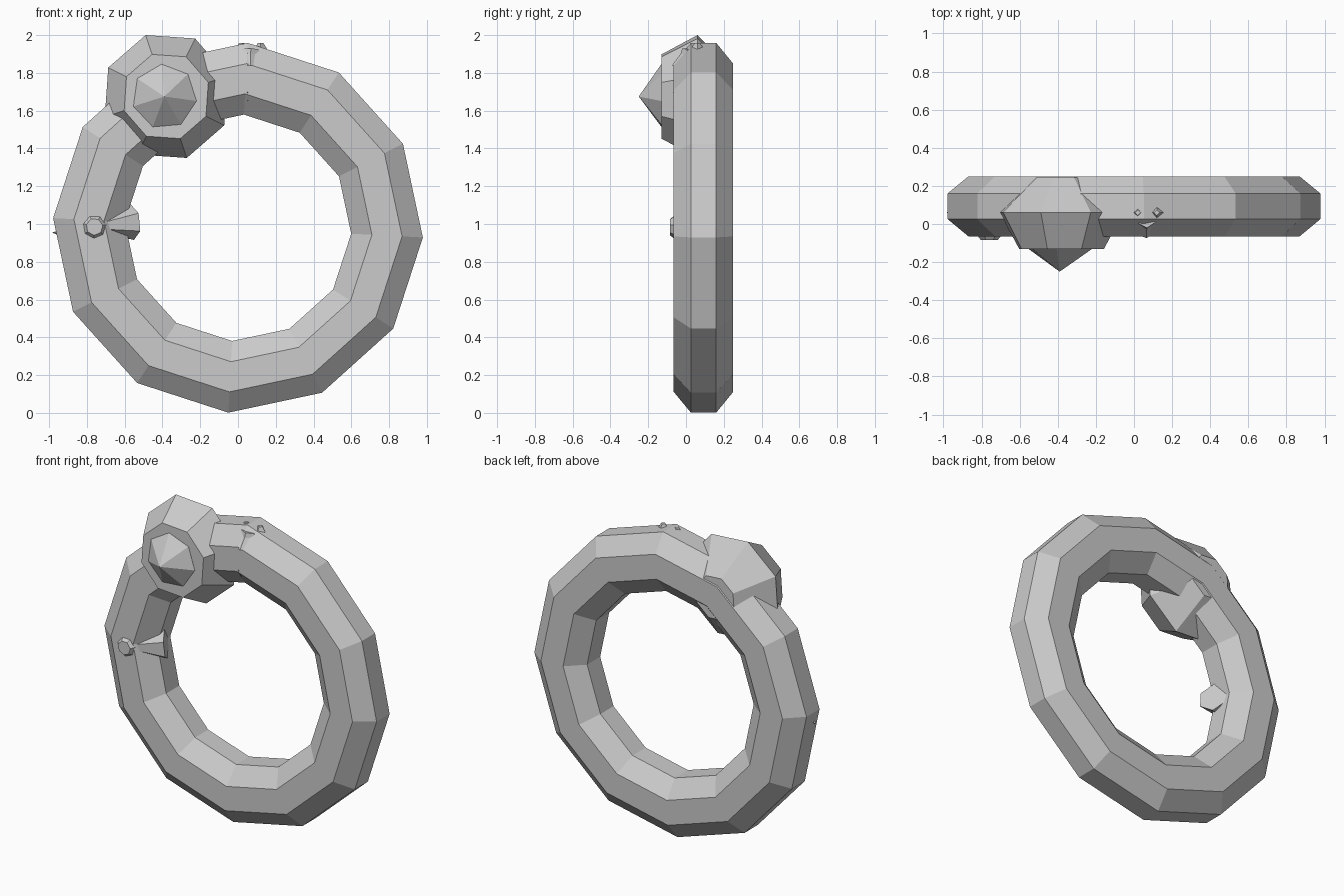
import bpy, bmesh
from math import sin, cos, radians, pi, tau
from mathutils import Vector

cube = bpy.data.objects.get("Cube")
if cube:
    bpy.data.objects.remove(cube)

metal = bpy.data.materials.new("grey_metal")
metal.use_nodes = True
grey = (0.6, 0.6, 0.6, 1)
metal.diffuse_color = grey
metal.node_tree.nodes["Principled BSDF"].inputs["Base Color"].default_value = grey


def finish(name, bm):
    bmesh.ops.recalc_face_normals(bm, faces=bm.faces)
    mesh = bpy.data.meshes.new(name)
    bm.to_mesh(mesh)
    bm.free()
    mesh.materials.append(metal)
    obj = bpy.data.objects.new(name, mesh)
    bpy.context.collection.objects.link(obj)
    return obj


def bridge(bm, a, b):
    n = len(a)
    for i in range(n):
        bm.faces.new((a[i], a[(i + 1) % n], b[(i + 1) % n], b[i]))


def stack(name, sides, phase, start, end, levels):
    """Faceted solid along start-end; levels are (fraction, radius)."""
    bm = bmesh.new()
    start, end = Vector(start), Vector(end)
    axis = (end - start).normalized()
    u = axis.cross(Vector((0, 0, 1)))
    u = u.normalized() if u.length > 0.01 else Vector((1, 0, 0))
    v = u.cross(axis)
    loops = []
    for f, r in levels:
        c = start.lerp(end, f)
        angles = [radians(phase) + tau * i / sides for i in range(sides)]
        loops.append([bm.verts.new(c + r * (cos(t) * u + sin(t) * v)) for t in angles])
    for a, b in zip(loops, loops[1:]):
        bridge(bm, a, b)
    bm.faces.new(loops[0])
    bm.faces.new(loops[-1])
    bmesh.ops.remove_doubles(bm, verts=bm.verts, dist=0.0005)
    return finish(name, bm)


# Band: eight-sided section swept round twelve segments
SEGMENTS = 12
section = [(0.98, 0.026), (0.98, 0.16), (0.87, 0.25), (0.71, 0.25),
           (0.60, 0.16), (0.60, 0.026), (0.71, -0.065), (0.87, -0.065)]
bm = bmesh.new()
loops = []
for i in range(SEGMENTS):
    t = radians(-3) + tau * i / SEGMENTS
    loops.append([bm.verts.new((r * cos(t), y, 0.98 + r * sin(t))) for r, y in section])
for i in range(SEGMENTS):
    bridge(bm, loops[i], loops[(i + 1) % SEGMENTS])
finish("band", bm)

# Faceted setting, widest in the middle, and its pointed stone
stack("setting", 8, 18.5, (-0.38, -0.13, 1.675), (-0.38, 0.245, 1.675),
      [(0, 0.235), (0.51, 0.343), (1, 0.145)])
stack("stone", 7, -8, (-0.39, -0.25, 1.675), (-0.39, -0.12, 1.675),
      [(0, 0.0), (0.92, 0.172), (1, 0.172)])

# Side ornament: round stud and a cone flaring to the inside of the band
stack("side_stud", 7, 10, (-0.76, -0.085, 0.985), (-0.76, 0.0, 0.985),
      [(0, 0.045), (0.3, 0.065), (1, 0.06)])
stack("side_flare", 6, 30, (-0.77, -0.05, 0.985), (-0.56, 0.06, 1.01),
      [(0, 0.02), (1, 0.095)])
stack("side_spike", 4, 0, (-0.90, 0.06, 0.95), (-0.985, 0.06, 0.955),
      [(0, 0.03), (1, 0.0)])

# Top ornament: half-sunk tapered bead with two small points
stack("top_bead", 6, 0, (0.06, 0.02, 1.83), (0.065, 0.03, 1.925),
      [(0, 0.095), (0.7, 0.055), (1, 0.05)])
for side, x in (("right", 0.02), ("left", 0.12)):
    stack(f"top_point_{side}", 4, 0, (x, 0.06, 1.90), (x, 0.06, 1.958),
          [(0, 0.05), (1, 0.015)])
stack("inner_point", 4, 0, (0.05, -0.02, 1.70), (0.05, -0.02, 1.65),
      [(0, 0.05), (1, 0.02)])
